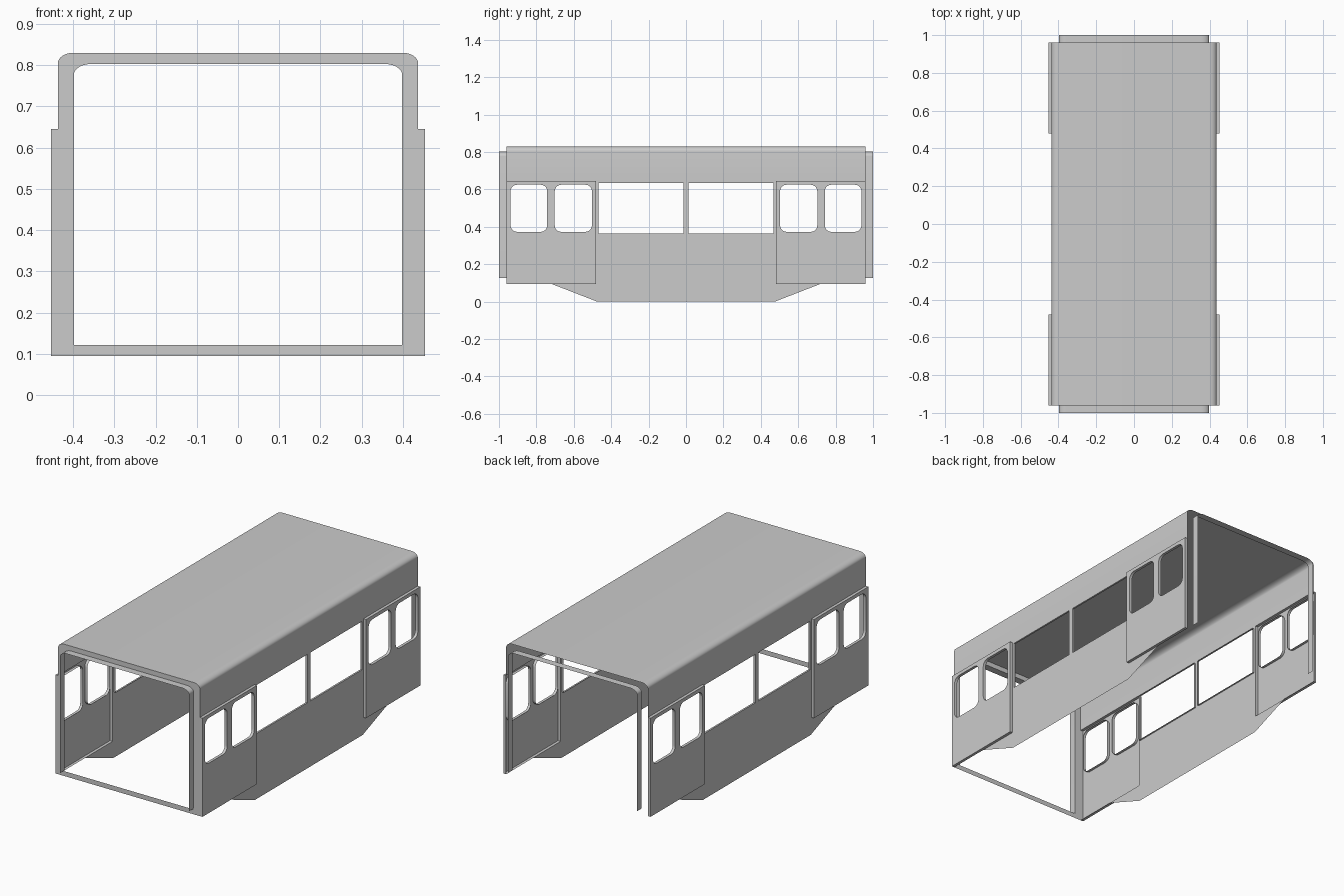
import bpy, bmesh
from math import sin, cos, pi, radians
from mathutils import Vector

if "Cube" in bpy.data.objects:
    bpy.data.objects.remove(bpy.data.objects["Cube"])

XW, XD = 0.437, 0.453      # wall plane, door plane
YE, YD = 0.96, 0.48        # body end, inner door edge
ZB, ZD = 0.095, 0.645      # door bottom and top


def finish(name, bm, mirror=None):
    me = bpy.data.meshes.new(name)
    bm.to_mesh(me)
    bm.free()
    ob = bpy.data.objects.new(name, me)
    bpy.context.collection.objects.link(ob)
    if mirror:
        m = ob.modifiers.new("Mirror", 'MIRROR')
        m.use_axis = mirror
        m.use_mirror_merge = False
    bpy.ops.object.select_all(action='DESELECT')
    ob.select_set(True)
    bpy.context.view_layer.objects.active = ob
    bpy.ops.object.shade_smooth_by_angle(angle=radians(35))
    return ob


def rect(a0, a1, b0, b1, r=0.0, n=5):
    """Rectangle loop, optionally with rounded corners."""
    if r == 0:
        return [(a0, b0), (a1, b0), (a1, b1), (a0, b1)]
    pts = []
    for k, (a, b) in enumerate([(a1 - r, b1 - r), (a0 + r, b1 - r), (a0 + r, b0 + r), (a1 - r, b0 + r)]):
        for i in range(n + 1):
            t = (k + i / n) * pi / 2
            pts.append((a + r * cos(t), b + r * sin(t)))
    return pts


def arch(x, z0, z1, rx, rz, n=8):
    """Open arch profile with elliptical shoulders, right foot to left foot."""
    half = [(x, z0)] + [(x - rx + rx * cos(i * pi / 2 / n), z1 - rz + rz * sin(i * pi / 2 / n))
                        for i in range(n + 1)]
    return half + [(-a, b) for a, b in reversed(half)]


def panel(name, loops, place, normal, rims=(), depth=0.0, mirror=None):
    """Flat skin filled between loops; loops listed in rims get an inward return."""
    bm = bmesh.new()
    rings, edges = [], []
    for lp in loops:
        vs = [bm.verts.new(place(a, b)) for a, b in lp]
        rings.append(vs)
        edges += [bm.edges.new((vs[i - 1], vs[i])) for i in range(len(vs))]
    n = Vector(normal)
    bmesh.ops.triangle_fill(bm, use_beauty=True, use_dissolve=False, edges=edges, normal=n)
    for k in rims:
        inner = [bm.verts.new(v.co - n * depth) for v in rings[k]]
        for i in range(len(inner)):
            bm.faces.new((rings[k][i - 1], rings[k][i], inner[i], inner[i - 1]))
    bmesh.ops.recalc_face_normals(bm, faces=bm.faces)
    bm.faces.ensure_lookup_table()
    if bm.faces[0].normal.dot(n) < 0:
        bmesh.ops.reverse_faces(bm, faces=bm.faces)
    return finish(name, bm, mirror)


def sweep(name, profile, y0, y1):
    """Open profile in XZ swept along Y."""
    bm = bmesh.new()
    a = [bm.verts.new((x, y0, z)) for x, z in profile]
    b = [bm.verts.new((x, y1, z)) for x, z in profile]
    for i in range(len(a) - 1):
        bm.faces.new((a[i], b[i], b[i + 1], a[i + 1]))
    bmesh.ops.reverse_faces(bm, faces=bm.faces)
    bm.normal_update()
    if max(bm.faces, key=lambda f: f.calc_area()).normal.z < 0:
        bmesh.ops.reverse_faces(bm, faces=bm.faces)
    return finish(name, bm)


# Roof with rounded shoulders and upper side bands
sweep("roof", arch(XW, ZD, 0.83, 0.037, 0.026), -YE, YE)

# Middle side walls with tapered skirt and two long windows
wall = [(-YD, ZD), (-YD, ZB), (-0.72, ZB), (-0.475, 0), (0.475, 0), (0.72, ZB), (YD, ZB), (YD, ZD)]
panel("side_wall", [wall, rect(-0.468, -0.013, 0.365, 0.635), rect(0.013, 0.468, 0.365, 0.635)],
      lambda a, b: (XW, a, b), (1, 0, 0), rims=(1, 2), depth=0.01, mirror=(True, False, False))

# Raised door panels with two rounded windows, at all four corners
panel("door_panel", [rect(YD, YE, ZB, ZD),
                     rect(0.503, 0.702, 0.373, 0.625, 0.035),
                     rect(0.742, 0.938, 0.373, 0.625, 0.035)],
      lambda a, b: (XD, a, b), (1, 0, 0), rims=(0, 1, 2), depth=XD - XW, mirror=(True, True, False))

# Front end frame around the opening
outer = [(XD, ZB), (XD, ZD)] + arch(XW, ZD, 0.83, 0.037, 0.026) + [(-XD, ZD), (-XD, ZB)]
panel("front_frame", [outer, arch(0.398, 0.122, 0.803, 0.042, 0.026)],
      lambda a, b: (a, -YE, b), (0, -1, 0))

# Gangway collars sticking out at each end
for side, y0, y1 in (("front", -1.0, -YE), ("rear", YE, 1.0)):
    sweep(side + "_gangway_collar", arch(0.398, 0.127, 0.803, 0.042, 0.026), y0, y1)
